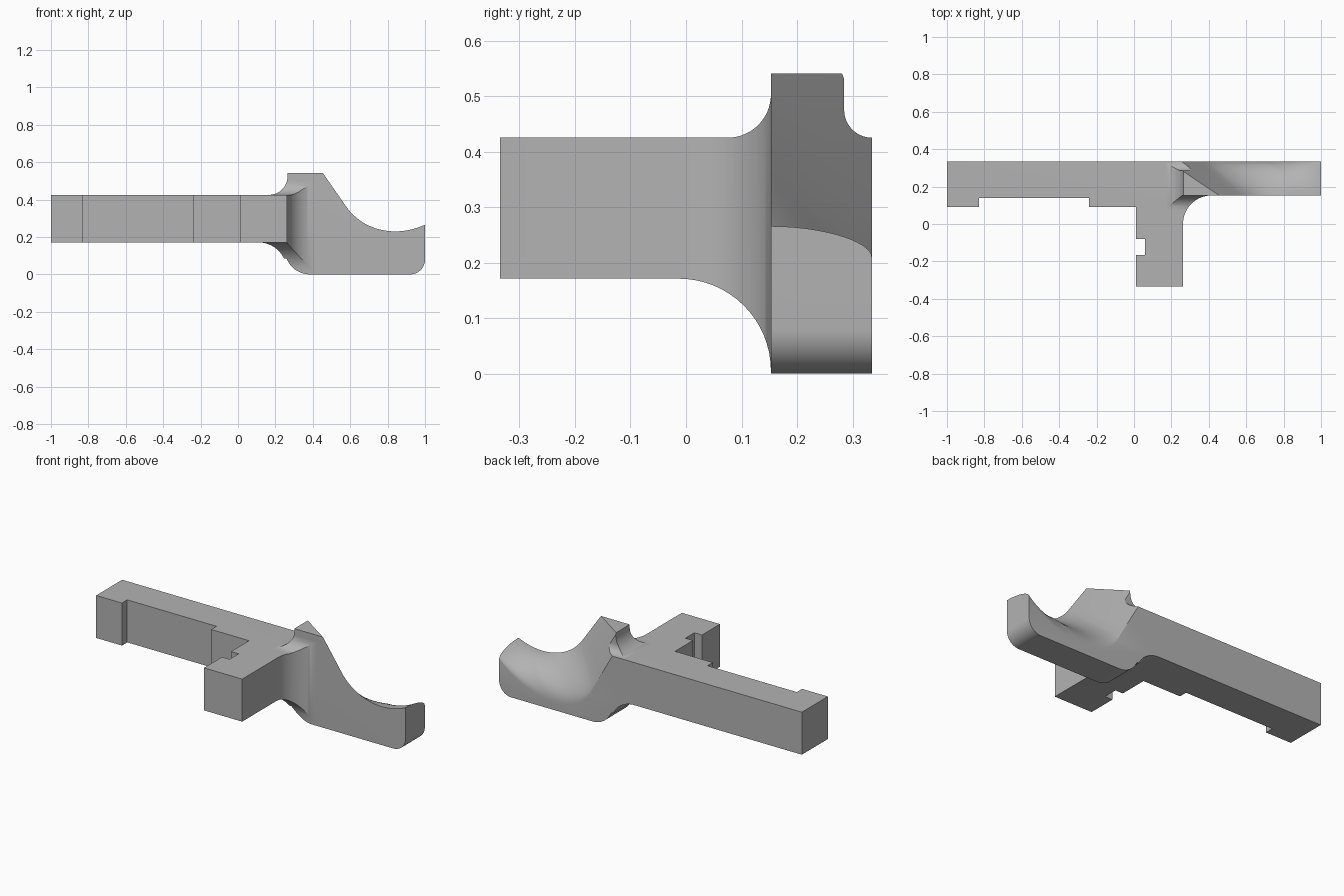
import bpy, bmesh, math
from mathutils import Vector
from mathutils.geometry import interpolate_bezier

cube = bpy.data.objects.get("Cube")
if cube:
    bpy.data.objects.remove(cube)

grey = bpy.data.materials.new("plain_grey")
grey.use_nodes = True
grey.diffuse_color = (0.45, 0.45, 0.45, 1)
grey.node_tree.nodes["Principled BSDF"].inputs["Base Color"].default_value = (0.45, 0.45, 0.45, 1)


def arc(cx, cy, r, a0, a1, steps=16):
    angles = [math.radians(a0 + (a1 - a0) * i / steps) for i in range(steps + 1)]
    return [(cx + r * math.cos(a), cy + r * math.sin(a)) for a in angles]


def loft(name, rings):
    """Closed solid through rings with equal point counts."""
    bm = bmesh.new()
    loops = [[bm.verts.new(p) for p in ring] for ring in rings]
    for a, b in zip(loops, loops[1:]):
        for i in range(len(a)):
            j = (i + 1) % len(a)
            bm.faces.new((a[i], a[j], b[j], b[i]))
    bm.faces.new(loops[0])
    bm.faces.new(loops[-1])
    bmesh.ops.recalc_face_normals(bm, faces=bm.faces)
    mesh = bpy.data.meshes.new(name)
    bm.to_mesh(mesh)
    bm.free()
    mesh.materials.append(grey)
    obj = bpy.data.objects.new(name, mesh)
    bpy.context.collection.objects.link(obj)
    return obj


def extrude(name, outline, axis, low, high):
    def place(p, d):
        c = list(p)
        c.insert(axis, d)
        return c
    return loft(name, [[place(p, d) for p in outline] for d in (low, high)])


def combine(target, helper, operation):
    helper.hide_render = True
    mod = target.modifiers.new(helper.name, "BOOLEAN")
    mod.object, mod.operation, mod.solver = helper, operation, "EXACT"
    bpy.context.view_layer.objects.active = target
    bpy.ops.object.modifier_apply(modifier=mod.name)
    bpy.data.objects.remove(helper)


# Plan outline: long bar with recess, notched leg, filleted lever
plan = [(-1.1, .335), (-1.1, .09), (-.83, .09), (-.83, .14), (-.24, .14), (-.24, .09),
        (.01, .09), (.01, -.08), (.06, -.08), (.06, -.165), (.01, -.165),
        (.01, -.335), (.262, -.335)]
plan += arc(.415, 0, .153, 180, 90) + [(1.1, .153), (1.1, .335)]
body = extrude("lever_body", plan, 2, -.1, .7)

# Front outline: bar stepping up and down into the lever
front = [(-1, .425), (-1, .171)] + arc(.11, .021, .15, 90, 25)
front += arc(.385, .135, .135, 202, 270) + arc(.92, .08, .08, 270, 360)
front += [(1, .541), (.265, .541)] + arc(.165, .525, .1, 0, -90)
combine(body, extrude("front_outline", front, 1, -.5, .5), "INTERSECT")

# Side outline: leg flaring into the lever, hollow at the rear top
side = [(-.4, .425), (-.4, .171)] + arc(-.013, .005, .166, 90, 0)
side += [(.153, -.1), (.4, -.1), (.4, .425)] + arc(.335, .475, .05, 270, 180)
side += [(.285, .7), (.153, .7)] + arc(.075, .503, .078, 0, -90)
combine(body, extrude("side_outline", side, 0, -1.2, 1.2), "INTERSECT")


# Scoop: profile that drops and slides sideways toward the back
def profile(top, handles_a, handles_b, end):
    def curve(h):
        return interpolate_bezier(*[Vector((x, z, 0)) for x, z in h], 17)
    first, second = curve(handles_a), curve(handles_b)
    line = [Vector((*top, 0)).lerp(first[0], i / 6) for i in range(6)]
    return line + first + second[1:] + [Vector((*end, 0))]


near = profile((.386, .64), [(.58, .36), (.64, .275), (.74, .23), (.84, .23)],
               [(.84, .23), (.91, .23), (.97, .25), (1.02, .275)], (1.1, .32))
far = profile((.13, .64), [(.38, .2), (.43, .08), (.52, .05), (.64, .05)],
              [(.64, .05), (.78, .05), (.92, .12), (1.02, .23)], (1.1, .32))
rings = []
for t in [-.2] + [math.sin(math.pi / 2 * i / 14) for i in range(15)] + [1.2]:
    u = min(max(t, 0), 1)
    bulge = 1 - math.sqrt(1 - u * u)
    ring = []
    for i, (a, b) in enumerate(zip(near, far)):
        weight = min(max((i - 6) / 16, 0), 1)
        p = a.lerp(b, u + (bulge - u) * weight)
        ring.append((p.x, .153 + .182 * t, p.y))
    y = ring[0][1]
    rings.append(ring + [(1.1, y, .8), (ring[0][0], y, .8)])
combine(body, loft("scoop", rings), "DIFFERENCE")

# Smooth the rounded faces while keeping real edges
bpy.ops.object.select_all(action="DESELECT")
body.select_set(True)
bpy.context.view_layer.objects.active = body
bpy.ops.object.shade_smooth_by_angle(angle=math.radians(25))
